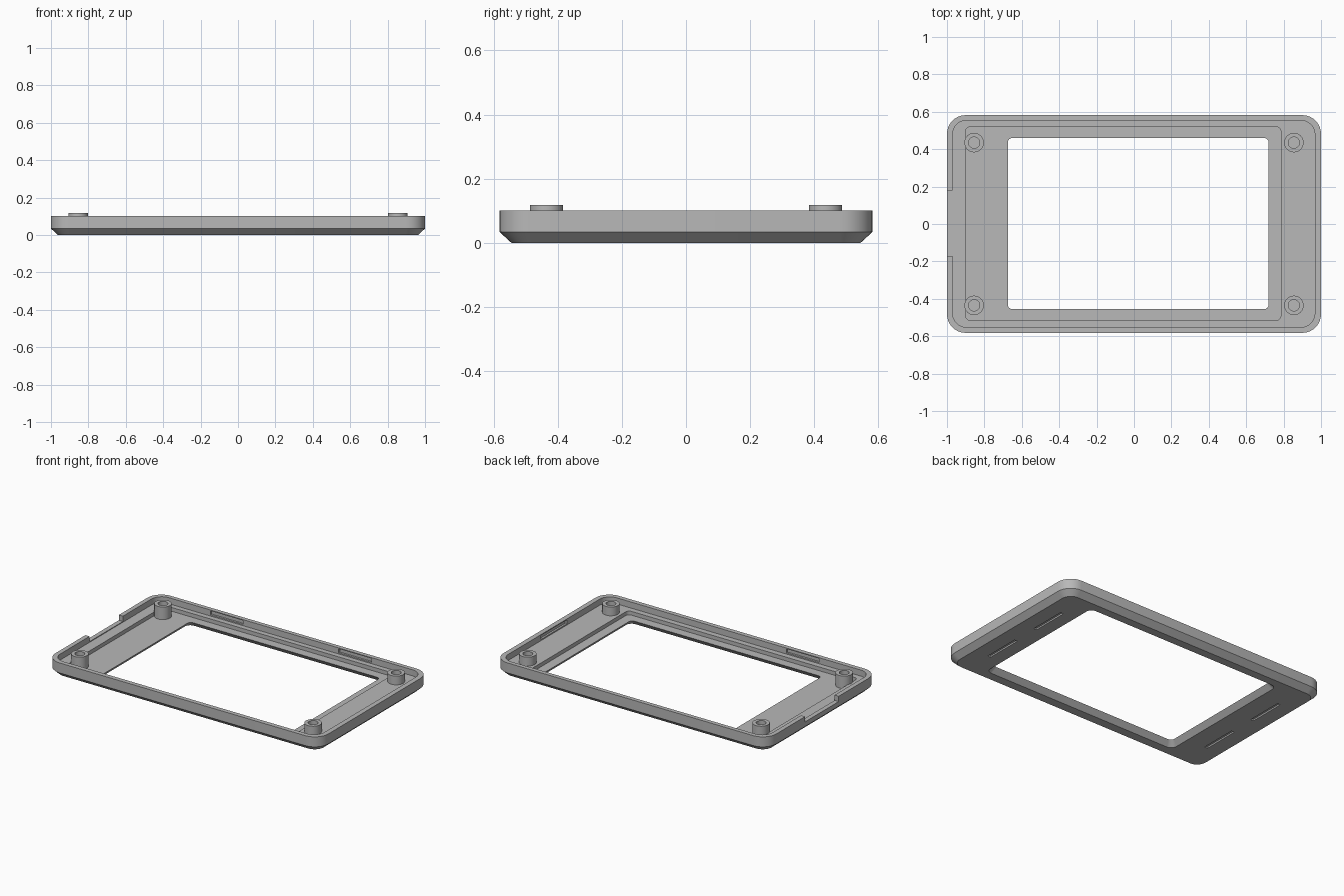
import bpy
import bmesh
import math
from mathutils import Matrix, Vector

cube = bpy.data.objects.get("Cube")
if cube:
    bpy.data.objects.remove(cube, do_unlink=True)

# Single plastic colour
grey = bpy.data.materials.new("grey plastic")
grey.use_nodes = True
COLOUR = (0.48, 0.48, 0.48, 1.0)
grey.diffuse_color = COLOUR
grey.node_tree.nodes["Principled BSDF"].inputs["Base Color"].default_value = COLOUR


def make_object(name, bm, material=grey):
    bmesh.ops.recalc_face_normals(bm, faces=bm.faces)
    mesh = bpy.data.meshes.new(name)
    bm.to_mesh(mesh)
    bm.free()
    if material:
        mesh.materials.append(material)
    ob = bpy.data.objects.new(name, mesh)
    bpy.context.collection.objects.link(ob)
    return ob


def activate(ob):
    bpy.ops.object.select_all(action='DESELECT')
    ob.select_set(True)
    bpy.context.view_layer.objects.active = ob


def rounded_rect(x0, x1, y0, y1, r, z, seg=8):
    """Corner points, counter-clockwise from the +x +y corner."""
    corners = [(x1 - r, y1 - r), (x0 + r, y1 - r), (x0 + r, y0 + r), (x1 - r, y0 + r)]
    pts = []
    for i, (cx, cy) in enumerate(corners):
        for k in range(seg + 1):
            a = math.pi / 2 * (i + k / seg)
            pts.append((cx + r * math.cos(a), cy + r * math.sin(a), z))
    return pts


def loft_closed(bm, loops):
    """Bridge each ring to the next, and the last back to the first."""
    rings = [[bm.verts.new(p) for p in loop] for loop in loops]
    n = len(rings[0])
    for i, a in enumerate(rings):
        b = rings[(i + 1) % len(rings)]
        for j in range(n):
            k = (j + 1) % n
            bm.faces.new((a[j], a[k], b[k], b[j]))


# Heights of the stepped tray
RECESS_Z, LEDGE_Z, RIM_Z = 0.035, 0.06, 0.10

# Bezel tray: window, recess, ledge, rim, outer wall, bottom chamfer
bm = bmesh.new()
loft_closed(bm, [
    rounded_rect(-0.675, 0.72, -0.455, 0.46, 0.025, RECESS_Z),
    rounded_rect(-0.90, 0.785, -0.515, 0.52, 0.025, RECESS_Z),
    rounded_rect(-0.90, 0.785, -0.515, 0.52, 0.025, LEDGE_Z),
    rounded_rect(-0.97, 0.967, -0.552, 0.554, 0.075, LEDGE_Z),
    rounded_rect(-0.97, 0.967, -0.552, 0.554, 0.075, RIM_Z),
    rounded_rect(-1.0, 1.0, -0.582, 0.582, 0.10, RIM_Z),
    rounded_rect(-1.0, 1.0, -0.582, 0.582, 0.10, 0.034),
    rounded_rect(-0.963, 0.963, -0.545, 0.545, 0.065, 0.0),
    rounded_rect(-0.705, 0.75, -0.485, 0.49, 0.04, 0.0),
])
tray = make_object("bezel_tray", bm)

# Cutter boxes as (centre, size)
cuts = [((-0.985, 0.005, 0.095), (0.06, 0.35, 0.06))]              # side notch
cuts += [((sx * 0.85, sy * 0.215, 0.0), (0.022, 0.25, 0.02))       # underside grooves
         for sx in (-1, 1) for sy in (-1, 1)]
cuts += [((x, 0.556, 0.081), (0.24, 0.022, 0.026)) for x in (-0.47, 0.47)]  # back catches
cuts += [((-0.47, -0.554, 0.081), (0.24, 0.022, 0.026))]           # front catch
cuts += [((0.969, 0.0, 0.081), (0.022, 0.27, 0.026))]              # end catch

bm = bmesh.new()
for centre, size in cuts:
    bmesh.ops.create_cube(bm, size=1.0, matrix=Matrix.Translation(Vector(centre))
                          @ Matrix.Diagonal((*size, 1.0)))
cutter = make_object("slot_cutter", bm, None)
cutter.hide_render = True

activate(tray)
mod = tray.modifiers.new("slots", 'BOOLEAN')
mod.operation = 'DIFFERENCE'
mod.solver = 'EXACT'
mod.object = cutter
bpy.ops.object.modifier_apply(modifier=mod.name)
bpy.data.objects.remove(cutter, do_unlink=True)
bpy.ops.object.shade_smooth_by_angle(angle=math.radians(30))


def screw_boss(name, x, y, base, seg=32):
    """Hollow post with a blind screw hole."""
    bm = bmesh.new()
    profile = [(0.052, base), (0.052, 0.118), (0.030, 0.118), (0.030, 0.055)]
    rings = [[bm.verts.new((x + r * math.cos(2 * math.pi * i / seg),
                            y + r * math.sin(2 * math.pi * i / seg), z))
              for i in range(seg)] for r, z in profile]
    for a, b in zip(rings, rings[1:]):
        for j in range(seg):
            k = (j + 1) % seg
            bm.faces.new((a[j], a[k], b[k], b[j]))
    bm.faces.new(rings[0][::-1])
    bm.faces.new(rings[-1])
    ob = make_object(name, bm)
    activate(ob)
    bpy.ops.object.shade_smooth_by_angle(angle=math.radians(30))


# Four screw bosses near the corners
for side, sx in (("left", 1), ("right", -1)):
    for end, sy in (("front", -1), ("back", 1)):
        screw_boss(f"screw_boss_{end}_{side}", sx * 0.855, sy * 0.435, RECESS_Z - 0.01)
